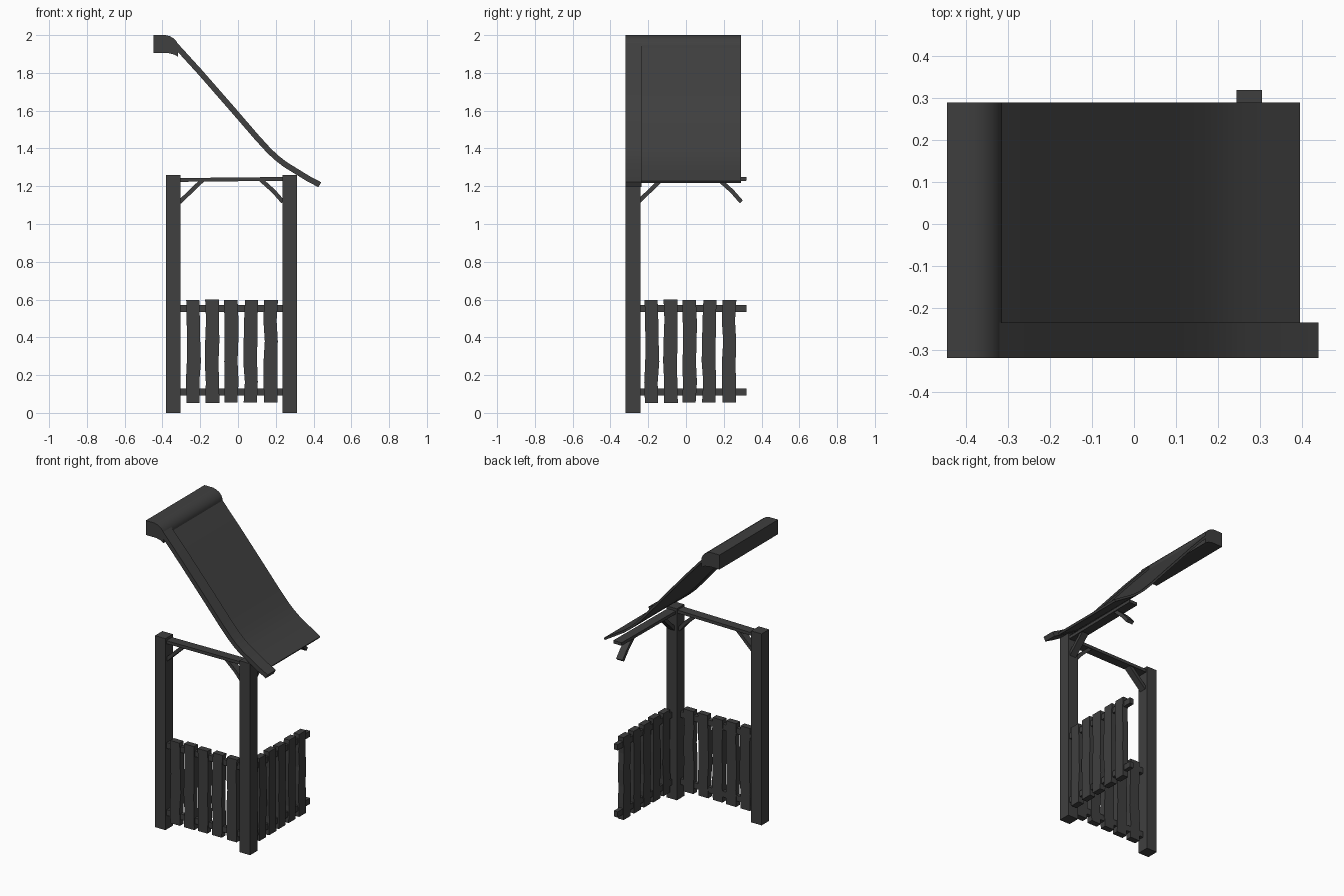
import bpy, bmesh, math, random
from mathutils import Vector, Matrix

if "Cube" in bpy.data.objects:
    bpy.data.objects.remove(bpy.data.objects["Cube"])

random.seed(4)
dark = bpy.data.materials.new("dark_wood")
dark.diffuse_color = (0.05, 0.05, 0.05, 1)
dark.use_nodes = True
dark.node_tree.nodes["Principled BSDF"].inputs["Base Color"].default_value = dark.diffuse_color
# quarter turn that carries the front fence onto the right-hand side
SIDE = Matrix.Translation((-0.005, 0.055, 0)) @ Matrix.Rotation(math.pi / 2, 4, 'Z')


def finish(name, bm, matrix=None, smooth=None):
    bmesh.ops.recalc_face_normals(bm, faces=bm.faces)
    me = bpy.data.meshes.new(name)
    bm.to_mesh(me)
    bm.free()
    ob = bpy.data.objects.new(name, me)
    bpy.context.collection.objects.link(ob)
    me.materials.append(dark)
    if matrix:
        me.transform(matrix)
    if smooth:
        bpy.ops.object.select_all(action='DESELECT')
        ob.select_set(True)
        bpy.context.view_layer.objects.active = ob
        bpy.ops.object.shade_smooth_by_angle(angle=math.radians(smooth))
    return ob


def loft(name, rings, matrix=None, smooth=None):
    """Closed solid through a list of matching rings of points."""
    bm = bmesh.new()
    vs = [[bm.verts.new(p) for p in ring] for ring in rings]
    n = len(rings[0])
    for a, b in zip(vs, vs[1:]):
        for i in range(n):
            j = (i + 1) % n
            bm.faces.new((a[i], a[j], b[j], b[i]))
    bm.faces.new(vs[0])
    bm.faces.new(vs[-1])
    return finish(name, bm, matrix, smooth)


def rect(x0, x1, y0, y1, z):
    return [(x0, y0, z), (x1, y0, z), (x1, y1, z), (x0, y1, z)]


def box(name, x0, x1, y0, y1, z0, z1, matrix=None):
    return loft(name, [rect(x0, x1, y0, y1, z0), rect(x0, x1, y0, y1, z1)], matrix)


def extrude_y(name, profile, y0, y1, matrix=None, smooth=None):
    return loft(name, [[(x, y, z) for x, z in profile] for y in (y0, y1)], matrix, smooth)


def strip(path, up, down):
    """Outline of a path in x/z, offset above and below."""
    pts = [Vector(p) for p in path]
    top, bottom = [], []
    for i, p in enumerate(pts):
        t = (pts[min(i + 1, len(pts) - 1)] - pts[max(i - 1, 0)]).normalized()
        nrm = Vector((-t.y, t.x))
        top.append(tuple(p + nrm * up))
        bottom.append(tuple(p - nrm * down))
    return top + bottom[::-1]


# corner posts
for name, x in (("left_post", -0.343), ("right_post", 0.274)):
    box(name, x - 0.038, x + 0.038, -0.32, -0.242, 0.0, 1.26)

# uneven fence boards, shared by both fence runs
boards = []
for u in (-0.237, -0.138, -0.038, 0.068, 0.173):
    z0 = 0.055 + random.uniform(-0.004, 0.004)
    z1 = 0.6 + random.uniform(-0.004, 0.002)
    rings = []
    for k in range(6):
        c = u + random.uniform(-0.004, 0.004)
        w = 0.036 + random.uniform(-0.002, 0.002)
        rings.append(rect(c - w, c + w, -0.314, -0.274, z0 + (z1 - z0) * k / 5))
    boards.append(rings)

for run, m, start in (("front", None, -0.33), ("side", SIDE, -0.33)):
    for i, rings in enumerate(boards):
        loft(f"{run}_board_{i + 1}", rings, m)
    # fence rails
    for label, z in (("lower", 0.11), ("upper", 0.552)):
        box(f"{run}_{label}_rail", start, 0.265, -0.306, -0.278, z - 0.019, z + 0.019, m)
    # thin top beam
    loft(f"{run}_top_beam", [
        [(x, -0.31, z - 0.01), (x, -0.25, z - 0.01), (x, -0.25, z + 0.01), (x, -0.31, z + 0.01)]
        for x, z in ((start, 1.233), (0.265, 1.239))], m)
    # diagonal braces
    for label, path in (("left", [(-0.31, 1.115), (-0.185, 1.235)]),
                        ("right", [(0.12, 1.235), (0.19, 1.172), (0.238, 1.117)])):
        extrude_y(f"{run}_{label}_brace", strip(path, 0.011, 0.011), -0.303, -0.257, m)

# swept roof: thin panel plus thicker edge board at the front
slope = [(-0.345, 1.962), (-0.2, 1.803), (-0.02, 1.597), (0.1, 1.458), (0.165, 1.387),
         (0.205, 1.35), (0.25, 1.315), (0.31, 1.278)]
extrude_y("roof_panel", strip(slope + [(0.372, 1.24), (0.395, 1.226)], 0.003, 0.011),
          -0.236, 0.29, smooth=30)
extrude_y("roof_edge_board", strip(slope + [(0.372, 1.24), (0.433, 1.208)], 0.015, 0.015),
          -0.32, -0.235, smooth=30)

# rounded ridge cap
ridge = [(-0.447, 2.0), (-0.385, 2.0), (-0.36, 1.994), (-0.34, 1.982), (-0.325, 1.966),
         (-0.315, 1.945), (-0.318, 1.886), (-0.34, 1.898), (-0.37, 1.905), (-0.447, 1.905)]
extrude_y("ridge_cap", ridge, -0.32, 0.29, smooth=30)
